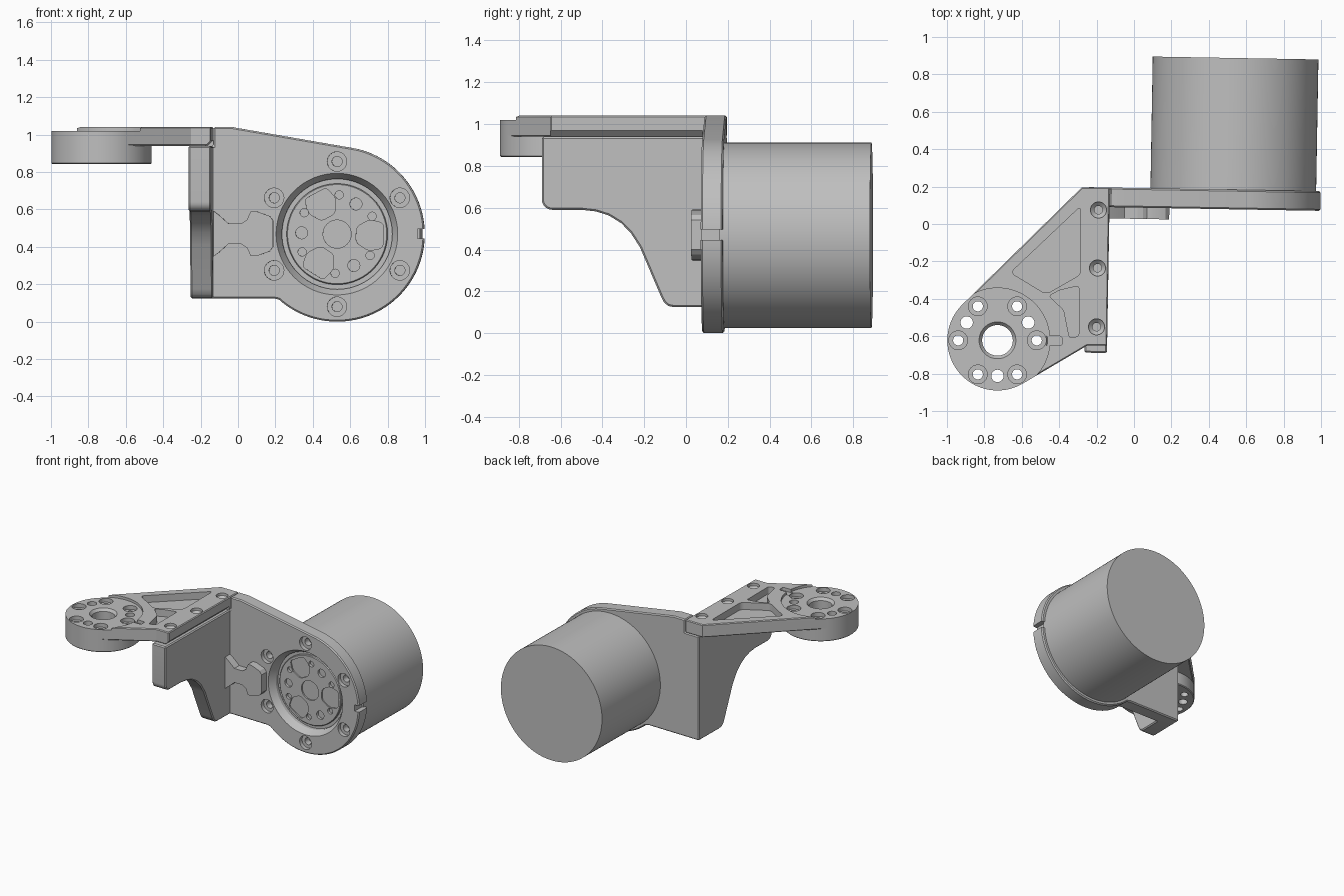
import bpy, bmesh
from math import radians, cos, sin
from mathutils import Matrix, Vector

if "Cube" in bpy.data.objects:
    bpy.data.objects.remove(bpy.data.objects["Cube"])

grey = bpy.data.materials.new("satin_grey")
grey.use_nodes = True
grey.diffuse_color = (0.52, 0.52, 0.52, 1)
grey.node_tree.nodes["Principled BSDF"].inputs["Base Color"].default_value = grey.diffuse_color

# The motor side of the bracket is turned slightly about its inner corner
PIVOT = Vector((-0.13, 0.14, 0))
TILT = Matrix.Translation(PIVOT) @ Matrix.Rotation(radians(-1), 4, 'Z') @ Matrix.Translation(-PIVOT)
PLACE = {'x': lambda u, v, w: (w, u, v),
         'y': lambda u, v, w: (u, w, v),
         'z': lambda u, v, w: (u, v, w)}


def arc(c, r, a0, a1, n):
    steps = [radians(a0 + (a1 - a0) * i / n) for i in range(n + 1)]
    return [(c[0] + r * cos(a), c[1] + r * sin(a)) for a in steps]


def polar(c, r, first, count):
    return arc(c, r, first, first + 360, count)[:-1]


def make(name, bm, tilt):
    bmesh.ops.recalc_face_normals(bm, faces=bm.faces)
    mesh = bpy.data.meshes.new(name)
    bm.to_mesh(mesh)
    bm.free()
    mesh.materials.append(grey)
    obj = bpy.data.objects.new(name, mesh)
    bpy.context.collection.objects.link(obj)
    if tilt:
        obj.matrix_world = TILT
    return obj


def prism(name, pts, axis, lo, hi, tilt=False, rounding=0, corners=None):
    """Outline extruded along an axis, with optional rounded corners."""
    bm = bmesh.new()
    a, b = ([bm.verts.new(PLACE[axis](u, v, w)) for u, v in pts] for w in (lo, hi))
    bm.faces.new(a)
    bm.faces.new(b)
    n = len(pts)
    for i in range(n):
        j = (i + 1) % n
        bm.faces.new((a[i], a[j], b[j], b[i]))
    if rounding:
        bmesh.ops.recalc_face_normals(bm, faces=bm.faces)
        edges = [bm.edges.get((a[i], b[i])) for i in (corners or range(n))]
        bmesh.ops.bevel(bm, geom=edges, offset=rounding, segments=5, profile=0.5,
                        affect='EDGES', clamp_overlap=True)
    return make(name, bm, tilt)


def lathe(name, c, axis, rings, tilt=False, n=32):
    """Stack of (radius, position) rings closed at both ends."""
    bm = bmesh.new()
    loops = [[bm.verts.new(PLACE[axis](u, v, w)) for u, v in polar(c, r, 0, n)] for r, w in rings]
    bm.faces.new(loops[0])
    bm.faces.new(loops[-1])
    for a, b in zip(loops, loops[1:]):
        for i in range(n):
            j = (i + 1) % n
            bm.faces.new((a[i], a[j], b[j], b[i]))
    return make(name, bm, tilt)


def apply(obj, mod):
    bpy.context.view_layer.objects.active = obj
    bpy.ops.object.modifier_apply(modifier=mod.name)


def soften(obj, width):
    mod = obj.modifiers.new("edges", 'BEVEL')
    mod.width, mod.segments = width, 1
    mod.limit_method, mod.angle_limit = 'ANGLE', radians(50)
    apply(obj, mod)


def cut(obj, cutter):
    cutter.hide_render = True
    mod = obj.modifiers.new("cut", 'BOOLEAN')
    mod.operation, mod.solver, mod.object = 'DIFFERENCE', 'EXACT', cutter
    bpy.context.view_layer.update()
    apply(obj, mod)
    bpy.data.objects.remove(cutter)


# Motor plate with rounded end
HUB = (0.53, 0.468)
outline = [(-0.25, 0.94), (-0.25, 0.125), (0.19, 0.125), (0.22, 0.118)]
outline += arc(HUB, 0.468, -128, 78, 96) + [(-0.03, 1.04), (-0.13, 1.04), (-0.13, 0.94)]
motor_plate = prism("motor_plate", outline, 'y', 0.09, 0.195, True)
soften(motor_plate, 0.008)
cut(motor_plate, lathe("bore", HUB, 'y', [(0.33, 0.08), (0.325, 0.09), (0.295, 0.14), (0.295, 0.165)], True, 96))
for p in polar(HUB, 0.388, 30, 6):
    cut(motor_plate, lathe("screw_hole", p, 'y', [(0.052, 0.07), (0.052, 0.12), (0.027, 0.12), (0.027, 0.17)], True))
cut(motor_plate, prism("edge_notch", [(0.96, 0.445), (1.1, 0.445), (1.1, 0.495), (0.96, 0.495)], 'y', 0, 0.3, True))

# Motor can
lathe("motor_can", HUB, 'y', [(0.443, 0.18), (0.443, 0.899)], True, 128)

# Output disc inside the bore
rotor = lathe("output_disc", HUB, 'y', [(0.27, 0.18), (0.27, 0.15), (0.265, 0.145)], True, 96)
cut(rotor, lathe("hub_recess", HUB, 'y', [(0.075, 0.1), (0.075, 0.155)], True, 48))
for r, ring, start, count in ((0.022, 0.21, 27, 6), (0.032, 0.19, 58, 3)):
    for p in polar(HUB, ring, start, count):
        cut(rotor, lathe("disc_hole", p, 'y', [(r, 0.1), (r, 0.165)], True, 24))
for a in (-2, 118, 238):
    fan = [arc(HUB, r, a + da, a, 1)[0] for r, da in
           ((0.255, -15), (0.255, 15), (0.19, 26), (0.11, 22), (0.11, -22), (0.19, -26))]
    cut(rotor, prism("fan_pocket", fan, 'y', 0.1, 0.155, True, 0.02))

# Cable boss on the plate face, mirrored about the hub height
half = [(-0.14, 0.13), (-0.1, 0.1), (-0.05, 0.055), (0.02, 0.055), (0.05, 0.075),
        (0.07, 0.12), (0.1, 0.12), (0.17, 0.095), (0.19, 0.07)]
boss = [(x, 0.47 + h) for x, h in half] + [(x, 0.47 - h) for x, h in reversed(half)]
prism("cable_boss", boss, 'y', 0.03, 0.11, True)

# Side web joining the two plates
web = [(-0.69, 0.94), (-0.69, 0.59), (-0.5, 0.59), (-0.43, 0.582), (-0.37, 0.563), (-0.31, 0.526),
       (-0.265, 0.48), (-0.22, 0.41), (-0.12, 0.175), (-0.105, 0.147), (-0.085, 0.13), (-0.06, 0.125),
       (0.13, 0.125), (0.13, 0.94)]
side_web = prism("side_web", web, 'x', -0.25, -0.13, True, 0.05, [1])
soften(side_web, 0.008)

# Top arm: tapers into the round flange
FLANGE = (-0.73, -0.622)
outline = [(-0.13, 0.195), (-0.28, 0.195)] + arc(FLANGE, 0.268, 135, 300, 64)
outline += [(-0.25, -0.65), (-0.144, -0.65)]
arm = prism("top_arm", outline, 'z', 0.94, 1.04)
soften(arm, 0.006)
cut(arm, prism("under_groove", [(-0.1, 0.92), (-0.1, 0.97), (-0.13, 0.97), (-0.18, 0.92)], 'y', -0.66, 0.08, True))
cut(arm, lathe("flange_seat", FLANGE, 'z', [(0.28, 1.02), (0.28, 1.1)], n=96))
cut(arm, prism("key_slot", [(-0.5, -0.65), (-0.385, -0.65), (-0.385, -0.6), (-0.5, -0.6)], 'z', 1.015, 1.1,
               rounding=0.012))
large = [(-0.66, -0.26), (-0.285, 0.095), (-0.285, -0.27), (-0.47, -0.375)]
small = [(-0.455, -0.385), (-0.40, -0.355), (-0.295, -0.33), (-0.295, -0.6), (-0.345, -0.61), (-0.375, -0.46)]
for pts, r in ((large, 0.025), (small, 0.015)):
    cut(arm, prism("pocket", pts, 'z', 0.985, 1.1, rounding=r))
for p in ((-0.19, 0.075), (-0.195, -0.235), (-0.2, -0.55)):
    cut(arm, lathe("arm_screw", p, 'z', [(0.022, 0.96), (0.022, 1.0), (0.043, 1.02), (0.043, 1.1)]))

# Round flange under the arm, drilled together with it
flange = lathe("round_flange", FLANGE, 'z', [(0.262, 0.842), (0.268, 0.848), (0.268, 1.014), (0.262, 1.0195)], n=96)
for part in (arm, flange):
    cut(part, lathe("centre_bore", FLANGE, 'z', [(0.082, 0.8), (0.082, 1.0), (0.1, 1.022), (0.1, 1.1)], n=64))
    for p in polar(FLANGE, 0.21, 0, 6):
        cut(part, lathe("bolt_hole", p, 'z', [(0.027, 0.8), (0.027, 0.99), (0.05, 0.99), (0.05, 1.1)]))
    for p in polar(FLANGE, 0.19, 30, 3):
        cut(part, lathe("pin_hole", p, 'z', [(0.033, 0.8), (0.033, 1.1)]))

# Smooth the round walls, keep the corners crisp
bpy.ops.object.select_all(action='DESELECT')
for obj in bpy.context.collection.objects:
    if obj.type == 'MESH' and grey.name in obj.data.materials:
        obj.select_set(True)
        bpy.context.view_layer.objects.active = obj
bpy.ops.object.shade_smooth_by_angle(angle=radians(30))
